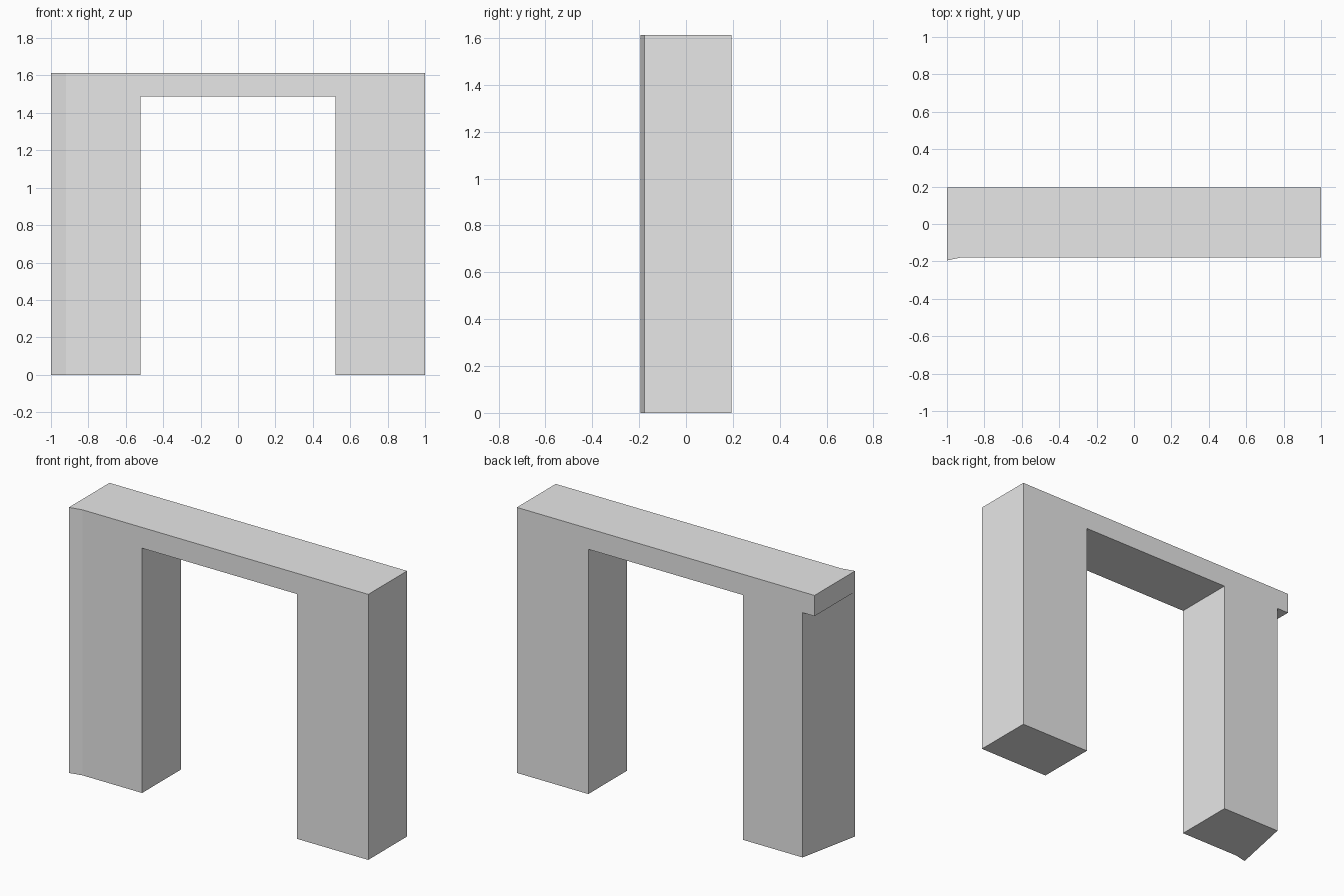
import bpy, bmesh
from mathutils import Vector

cube = bpy.data.objects.get("Cube")
if cube:
    bpy.data.objects.remove(cube, do_unlink=True)

# Main dimensions
END, INNER, BEND = 1.0, 0.52, 0.92
BACK, FRONT, FLARE = 0.195, -0.178, -0.195
SOFFIT, TOP = 1.487, 1.613

# Plain grey material
grey = bpy.data.materials.new("plain_grey")
grey.use_nodes = True
colour = (0.8, 0.8, 0.8, 1)
grey.diffuse_color = colour
grey.node_tree.nodes["Principled BSDF"].inputs["Base Color"].default_value = colour

bm = bmesh.new()


def point(x, y):
    return bm.verts.new((x, y, SOFFIT))


def extrude(faces, height):
    result = bmesh.ops.extrude_face_region(bm, geom=faces)
    moved = [g for g in result["geom"] if isinstance(g, bmesh.types.BMVert)]
    bmesh.ops.translate(bm, verts=moved, vec=Vector((0, 0, height)))


# Underside of the beam, split into pillar pads, span and end overhang
right_back, right_front = point(END, BACK), point(END, FRONT)
in_right_back, in_right_front = point(INNER, BACK), point(INNER, FRONT)
in_left_back, in_left_front = point(-INNER, BACK), point(-INNER, FRONT)
bend_back, bend_front = point(-BEND, BACK), point(-BEND, FRONT)
end_back, end_flare = point(-END, BACK), point(-END, FLARE)

right_pad = bm.faces.new((right_back, right_front, in_right_front, in_right_back))
span = bm.faces.new((in_right_back, in_right_front, in_left_front, in_left_back))
left_pad = bm.faces.new((in_left_back, in_left_front, bend_front, end_flare, bend_back))
overhang = bm.faces.new((bend_back, end_flare, end_back))

# Raise the beam, then drop both pillars from their pads
extrude([right_pad, span, left_pad, overhang], TOP - SOFFIT)
extrude([right_pad, left_pad], -SOFFIT)

# Merge coplanar faces into clean flat sides
bmesh.ops.recalc_face_normals(bm, faces=bm.faces)
bmesh.ops.dissolve_limit(bm, angle_limit=0.01, verts=bm.verts, edges=bm.edges)

mesh = bpy.data.meshes.new("archway")
bm.to_mesh(mesh)
bm.free()
mesh.materials.append(grey)
archway = bpy.data.objects.new("archway", mesh)
bpy.context.collection.objects.link(archway)
